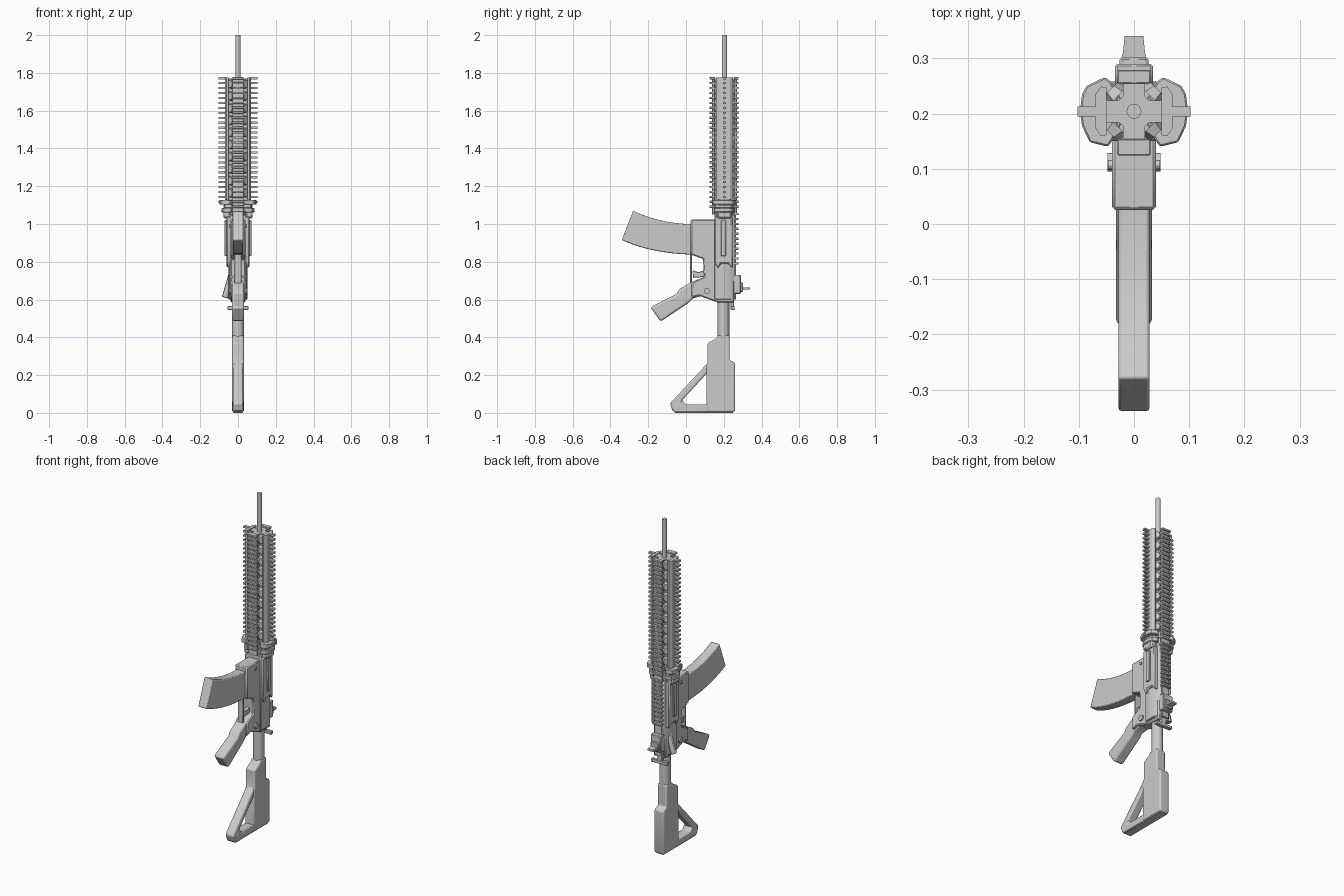
import bpy, bmesh, math
from mathutils import Matrix, Vector

CY = 0.204  # bore axis


def finish(name, bm, bevel=0, seg=1):
    bmesh.ops.recalc_face_normals(bm, faces=bm.faces)
    me = bpy.data.meshes.new(name)
    bm.to_mesh(me)
    bm.free()
    ob = bpy.data.objects.new(name, me)
    bpy.context.collection.objects.link(ob)
    if bevel:
        m = ob.modifiers.new("bevel", 'BEVEL')
        m.width, m.segments, m.limit_method = bevel, seg, 'ANGLE'
        m.angle_limit = math.radians(40)
    return ob


def prism(name, pts, a, b, axis='x', bevel=0, seg=1):
    """Extrude a (y,z) profile along x, or an (x,y) profile along z."""
    bm = bmesh.new()
    put = (lambda p, d: (d, *p)) if axis == 'x' else (lambda p, d: (*p, d))
    face = bm.faces.new([bm.verts.new(put(p, a)) for p in pts])
    geo = bmesh.ops.extrude_face_region(bm, geom=[face])
    move = Vector(put((0, 0), b - a))
    bmesh.ops.translate(bm, vec=move, verts=[v for v in geo['geom'] if isinstance(v, bmesh.types.BMVert)])
    return finish(name, bm, bevel, seg)


def boxes(name, items, bevel=0):
    """Boxes given as (x0, x1, y0, y1, z0, z1)."""
    bm = bmesh.new()
    for x0, x1, y0, y1, z0, z1 in items:
        mat = Matrix.Translation(((x0 + x1) / 2, (y0 + y1) / 2, (z0 + z1) / 2))
        bmesh.ops.create_cube(bm, size=1, matrix=mat @ Matrix.Diagonal((abs(x1 - x0), abs(y1 - y0), z1 - z0, 1)))
    return finish(name, bm, bevel)


def rod(name, p, q, r1, r2=None, n=16, bevel=0):
    p, q = Vector(p), Vector(q)
    bm = bmesh.new()
    mat = Matrix.Translation((p + q) / 2) @ (q - p).to_track_quat('Z', 'Y').to_matrix().to_4x4()
    bmesh.ops.create_cone(bm, cap_ends=True, segments=n, radius1=r1, radius2=r2 or r1, depth=(q - p).length, matrix=mat)
    return finish(name, bm, bevel)


# barrel
rod("barrel", (0, CY, 1.0), (0, CY, 2.0), 0.0135)

# handguard core: cross section with flared arms
quarter = [(0.07, -0.024), (0.07, 0.024), (0.06, 0.031), (0.048, 0.02), (0.027, 0.02),
           (0.02, 0.027), (0.02, 0.05), (0.028, 0.055), (0.028, 0.064), (0.02, 0.066)]
half = quarter[1:] + [(-x, y) for x, y in reversed(quarter[1:])]
cross = half + [(-x, -y) for x, y in half]
prism("handguard_core", [(x, y + CY) for x, y in cross], 1.05, 1.77, 'z')

# side panels
for s, side in ((1, "right"), (-1, "left")):
    panel = [(0.05, -0.043), (0.06, -0.045), (0.07, -0.03), (0.07, 0.03), (0.06, 0.045), (0.05, 0.043)]
    prism(side + "_panel", [(s * x, y + CY) for x, y in panel], 1.13, 1.775, 'z')

# cross-cut rail teeth on four sides
top, under, fins = [], [], []
for i in range(27):
    z = 1.085 + i * 0.0262
    under.append((-0.03, 0.03, CY - 0.08, CY - 0.05, z, z + 0.012))
    top.append((-0.03, 0.03, CY + 0.05, CY + 0.075, z, z + 0.012))
    if i > 0:
        fins += [(s * 0.066, s * 0.102, CY - 0.009, CY + 0.009, z, z + 0.011) for s in (1, -1)]
for i in range(11):
    z = 0.785 + i * 0.0262
    top.append((-0.03, 0.03, CY + 0.045, CY + 0.075, z, z + 0.012))
boxes("top_rail_teeth", top, 0.002)
boxes("under_rail_teeth", under, 0.002)
boxes("side_rail_fins", fins)

# diamond lattice bridging the four corners
bm = bmesh.new()
for sx in (1, -1):
    for sy in (1, -1):
        ang = math.atan2(sy, sx)
        for i in range(10):
            mat = (Matrix.Translation((sx * 0.036, CY + sy * 0.034, 1.165 + i * 0.064))
                   @ Matrix.Rotation(ang, 4, 'Z') @ Matrix.Rotation(math.pi / 2, 4, 'Y')
                   @ Matrix.Diagonal((1.0, 0.8, 1, 1)))
            bmesh.ops.create_cone(bm, cap_ends=True, segments=6, radius1=0.029, radius2=0.022, depth=0.018, matrix=mat)
finish("corner_lattice", bm)

# clamp ring between handguard and receiver
lump = [(0.098, 0), (0.094, 0.031), (0.086, 0.046), (0.053, 0.062), (0.042, 0.054), (0.03, 0.03),
        (0.03, -0.03), (0.038, -0.051), (0.047, -0.064), (0.08, -0.056), (0.094, -0.027)]
for s, side in ((1, "right"), (-1, "left")):
    for k, (z0, z1, f) in enumerate(((1.062, 1.085, 0.88), (1.085, 1.102, 0.78), (1.102, 1.128, 1))):
        prism(f"{side}_clamp_{k}", [(s * x * f, CY + y * f) for x, y in lump], z0, z1, 'z', 0.003)
rod("barrel_nut", (0, CY, 1.02), (0, CY, 1.1), 0.05, n=12)

# lower receiver with magazine well
prism("lower_receiver", [(0.17, 1.025), (0.025, 1.025), (0.025, 0.838), (0.09, 0.815), (0.095, 0.72),
                         (0.03, 0.69), (0.03, 0.61), (0.07, 0.62), (0.165, 0.585), (0.255, 0.585),
                         (0.255, 0.7), (0.17, 0.76)], -0.04, 0.04, bevel=0.006)
# upper receiver
upper = [(-0.045, 0.15), (0.045, 0.15), (0.05, 0.18), (0.05, 0.225), (0.03, 0.26), (-0.03, 0.26),
         (-0.05, 0.225), (-0.05, 0.18)]
prism("upper_receiver", upper, 0.6, 1.05, 'z', 0.004)
boxes("top_rail_base", [(-0.022, 0.022, 0.24, 0.266, 0.6, 1.06)])

# raised receiver sides, port cover and pins
for s, side in ((1, "right"), (-1, "left")):
    prism(side + "_receiver_cheek", [(0.15, 1.04), (0.15, 0.8), (0.17, 0.765), (0.185, 0.79),
                                     (0.225, 0.79), (0.245, 0.765), (0.245, 1.04)], s * 0.03, s * 0.062, bevel=0.006)
    boxes(side + "_port_cover", [(s * 0.05, s * 0.071, 0.185, 0.213, 0.83, 1.02)], 0.003)
    rod(side + "_selector", (s * 0.03, 0.112, 0.645), (s * 0.048, 0.112, 0.645), 0.017, n=12)
    rod(side + "_front_pin", (s * 0.03, 0.107, 0.99), (s * 0.047, 0.107, 0.99), 0.009, n=12)
    prism(side + "_cheek_flare", [(0.165, 1.075), (0.165, 1.03), (0.24, 1.03), (0.24, 1.075)],
          s * 0.04, s * 0.078, bevel=0.008)
rod("forward_assist", (-0.03, 0.215, 0.74), (-0.068, 0.215, 0.61), 0.018, n=12, bevel=0.003)

# trigger and guard
prism("trigger", [(0.1, 0.755), (0.065, 0.745), (0.035, 0.755), (0.037, 0.715), (0.1, 0.72)], -0.012, 0.012, bevel=0.003)
boxes("trigger_guard", [(-0.018, 0.018, 0.022, 0.032, 0.68, 0.85)], 0.002)

# pistol grip
prism("grip", [(0.07, 0.71), (0.025, 0.69), (-0.035, 0.655), (-0.05, 0.63), (-0.188, 0.56), (-0.135, 0.483),
               (0.01, 0.58), (0.04, 0.608), (0.09, 0.62)], -0.033, 0.033, bevel=0.012, seg=3)

# curved magazine: two quadratic curves joined
def quad(a, b, c, n=10):
    return [tuple((1 - t) ** 2 * p + 2 * t * (1 - t) * q + t * t * r for p, q, r in zip(a, b, c))
            for t in (i / n for i in range(n + 1))]


mag = quad((0.06, 1.0), (-0.12, 0.995), (-0.28, 1.07)) + quad((-0.34, 0.915), (-0.17, 0.838), (0.06, 0.838))
prism("magazine", mag, -0.028, 0.028, bevel=0.005, seg=2)

# rear sight and charging handle
boxes("rear_sight_base", [(-0.034, 0.034, 0.25, 0.29, 0.63, 0.73), (-0.026, 0.026, 0.28, 0.302, 0.64, 0.69)], 0.004)
prism("rear_sight_blade", [(-0.026, 0.29), (0.026, 0.29), (0.02, 0.31), (0.017, 0.34), (-0.017, 0.34), (-0.02, 0.31)],
      0.653, 0.665, 'z')
boxes("charging_handle", [(-0.055, 0.055, 0.236, 0.258, 0.545, 0.565), (-0.018, 0.018, 0.236, 0.255, 0.545, 0.62)], 0.003)

# buffer tube and stock
rod("buffer_tube", (0, 0.198, 0.25), (0, 0.198, 0.6), 0.031, n=20)
prism("stock_body", [(0.17, 0.41), (0.16, 0.395), (0.115, 0.37), (0.115, 0.265), (0.108, 0.25), (0.108, 0.004),
                     (0.255, 0.004), (0.26, 0.015), (0.26, 0.265), (0.23, 0.28), (0.23, 0.41)],
      -0.031, 0.031, bevel=0.009, seg=3)
prism("stock_strut", [(0.125, 0.275), (-0.085, 0.05), (-0.07, 0.008), (-0.02, 0.03), (-0.02, 0.068), (0.125, 0.225)],
      -0.027, 0.027, bevel=0.008, seg=2)
prism("stock_toe", [(-0.02, 0.068), (-0.07, 0.03), (-0.066, 0.004), (0.13, 0.004), (0.13, 0.045), (0, 0.045)],
      -0.028, 0.028, bevel=0.006, seg=2)
boxes("butt_plate", [(-0.026, 0.026, -0.06, 0.25, 0, 0.012)], 0.003)

# smooth the rounded surfaces, keep hard edges
for ob in bpy.context.collection.objects:
    ob.select_set(True)
    bpy.context.view_layer.objects.active = ob
bpy.ops.object.shade_smooth_by_angle(angle=math.radians(30))
